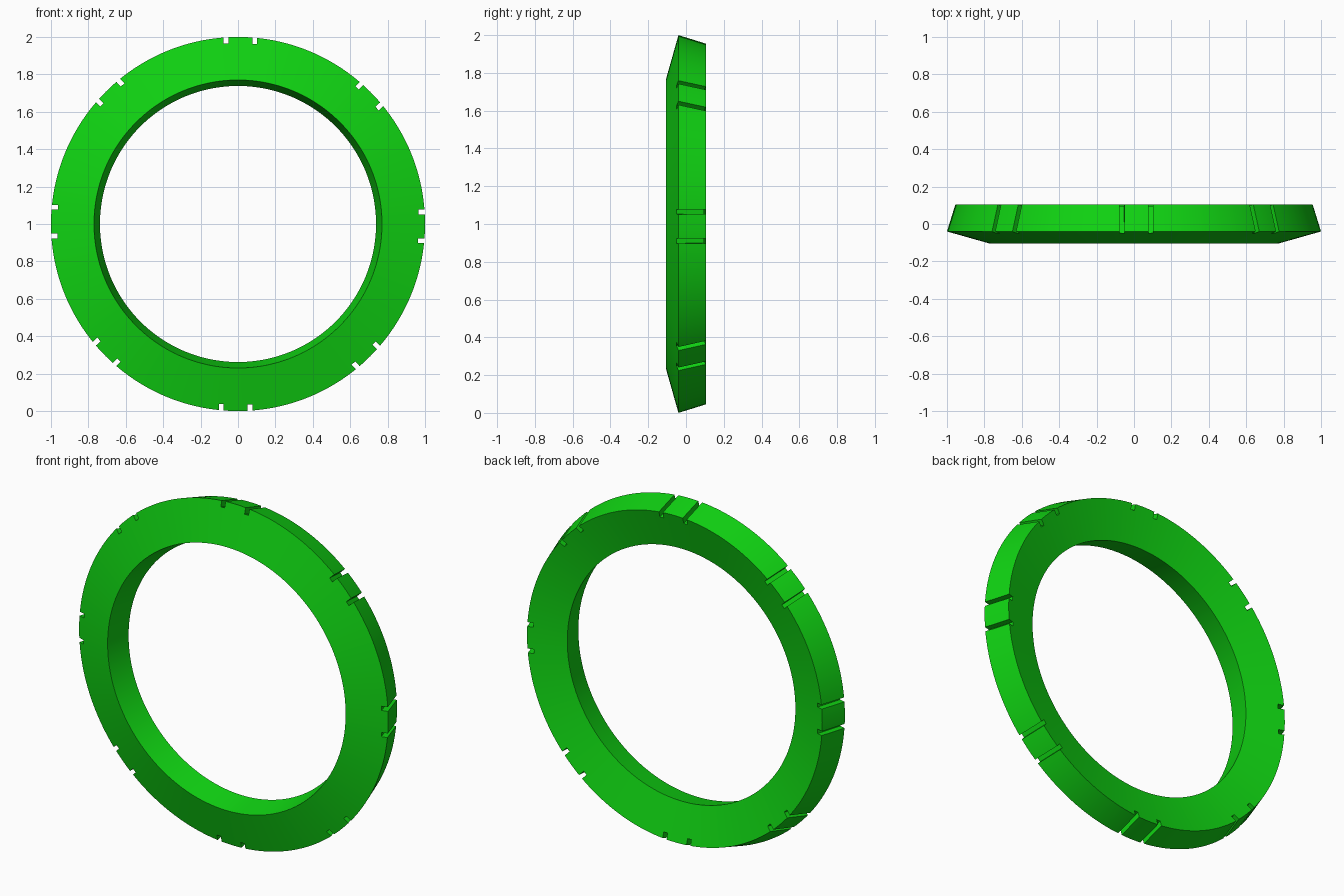
import bpy, bmesh, math
from mathutils import Matrix, Vector

if "Cube" in bpy.data.objects:
    bpy.data.objects.remove(bpy.data.objects["Cube"], do_unlink=True)

SEGMENTS = 192
CENTRE = Matrix.Translation((0, 0, 1))

green = bpy.data.materials.new("bright_green")
green.use_nodes = True
colour = (0.005, 0.65, 0.006, 1)
green.diffuse_color = colour
green.node_tree.nodes["Principled BSDF"].inputs["Base Color"].default_value = colour


def make_object(name, bm):
    bmesh.ops.recalc_face_normals(bm, faces=bm.faces)
    mesh = bpy.data.meshes.new(name)
    bm.to_mesh(mesh)
    bm.free()
    mesh.materials.append(green)
    obj = bpy.data.objects.new(name, mesh)
    bpy.context.collection.objects.link(obj)
    return obj


# Ring: a slanted four-sided section (radius, y) swept around the y axis
section = [(0.77, -0.105), (1.0, -0.04), (0.955, 0.105), (0.738, 0.043)]
bm = bmesh.new()
loops = []
for i in range(SEGMENTS):
    turn = CENTRE @ Matrix.Rotation(math.tau * i / SEGMENTS, 4, 'Y')
    loops.append([bm.verts.new(turn @ Vector((0, y, r))) for r, y in section])
for i in range(SEGMENTS):
    a, b = loops[i], loops[(i + 1) % SEGMENTS]
    for j in range(4):
        k = (j + 1) % 4
        bm.faces.new((a[j], a[k], b[k], b[j]))
ring = make_object("ring", bm)

# Notch cutters: eight pairs of narrow bars whose floors follow the rim slope
notch_section = [(0.979, -0.10), (1.06, -0.10), (1.06, 0.15), (0.901, 0.15)]
bm = bmesh.new()
for i in range(8):
    turn = CENTRE @ Matrix.Rotation(math.radians(45 * i + 0.75), 4, 'Y')
    for x in (-0.077, 0.077):
        ends = [[bm.verts.new(turn @ Vector((x + dx, y, r))) for r, y in notch_section]
                for dx in (-0.0125, 0.0125)]
        bm.faces.new(ends[0])
        bm.faces.new(ends[1])
        for j in range(4):
            k = (j + 1) % 4
            bm.faces.new((ends[0][j], ends[0][k], ends[1][k], ends[1][j]))
cutter = make_object("notch_cutter", bm)
cutter.hide_render = True

# Cut the notches, then drop the helper
cut = ring.modifiers.new("notches", 'BOOLEAN')
cut.operation = 'DIFFERENCE'
cut.solver = 'EXACT'
cut.object = cutter
bpy.ops.object.select_all(action='DESELECT')
bpy.context.view_layer.objects.active = ring
ring.select_set(True)
bpy.ops.object.modifier_apply(modifier=cut.name)
bpy.data.objects.remove(cutter, do_unlink=True)

# Smooth round surfaces with crisp edges
bpy.ops.object.shade_smooth_by_angle(angle=math.radians(25))
